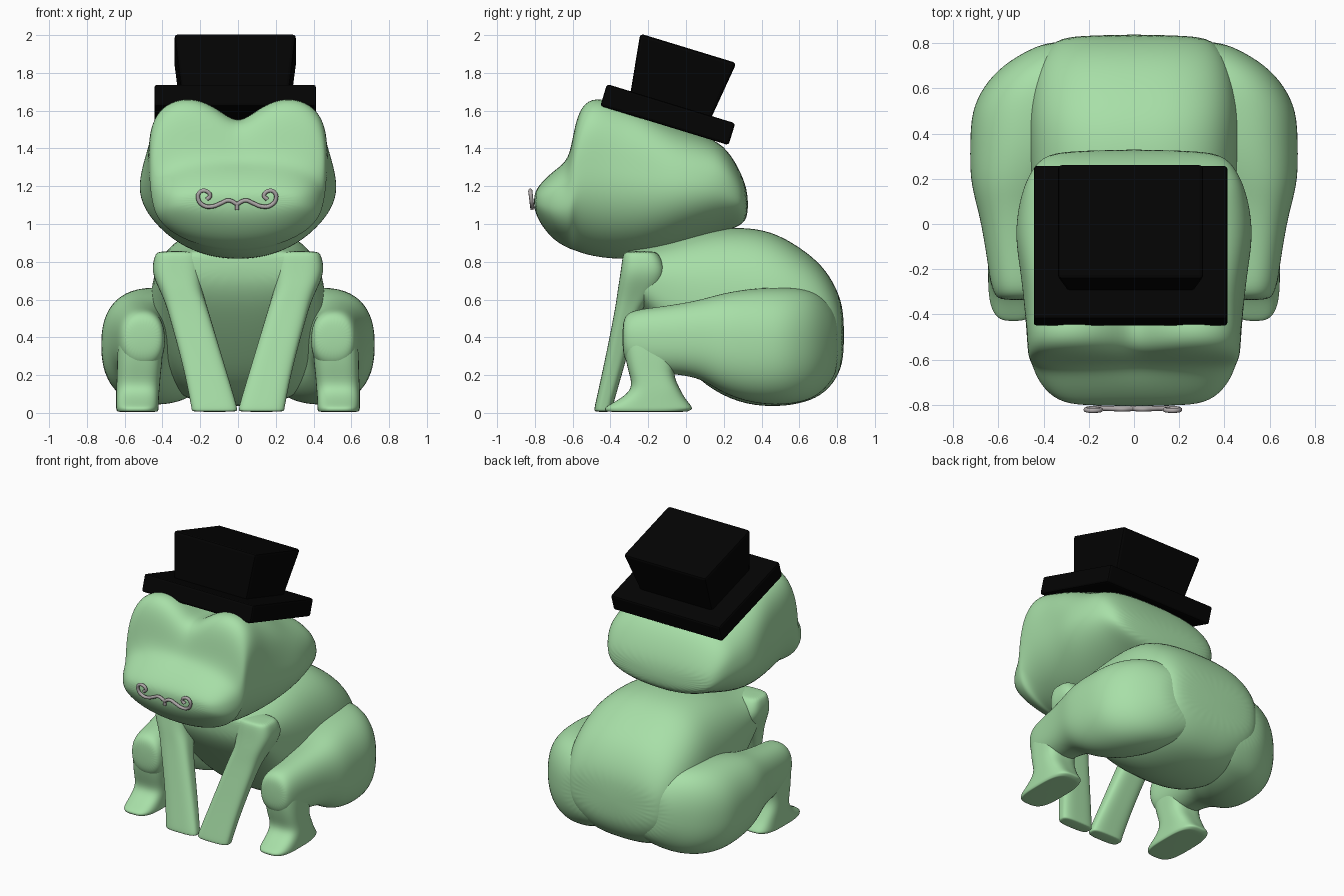
import bpy, bmesh, math
from mathutils import Matrix, Vector

if "Cube" in bpy.data.objects:
    bpy.data.objects.remove(bpy.data.objects["Cube"])


def material(name, rgb):
    m = bpy.data.materials.new(name)
    m.diffuse_color = (*rgb, 1)
    m.use_nodes = True
    m.node_tree.nodes["Principled BSDF"].inputs["Base Color"].default_value = m.diffuse_color
    return m


GREEN = material("soft green", (0.39, 0.74, 0.39))
BLACK = material("black", (0.001, 0.001, 0.001))
GREY = material("warm grey", (0.42, 0.39, 0.39))


def superellipse(a, b, n_up, n_low, count=32):
    """Rounded-square outline; n_up / n_low set how boxy each half is."""
    pts = []
    for i in range(count):
        t = 2 * math.pi * i / count
        c, s = math.cos(t), math.sin(t)
        n = n_up if s > 0 else n_low
        r = (abs(c) ** n + abs(s) ** n) ** (-1 / n)
        pts.append((a * r * c, b * r * s))
    return pts


def loft(name, rings, mat, levels=2, mirror=False):
    bm = bmesh.new()
    loops = [[bm.verts.new(p) for p in r] for r in rings]
    n = len(loops[0])
    for a, b in zip(loops, loops[1:]):
        for i in range(n):
            j = (i + 1) % n
            bm.faces.new((a[i], a[j], b[j], b[i]))
    bm.faces.new(loops[0][::-1])
    bm.faces.new(loops[-1])
    bmesh.ops.recalc_face_normals(bm, faces=bm.faces)
    for f in bm.faces:
        f.smooth = levels > 0
    me = bpy.data.meshes.new(name)
    bm.to_mesh(me)
    bm.free()
    ob = bpy.data.objects.new(name, me)
    bpy.context.collection.objects.link(ob)
    me.materials.append(mat)
    if mirror:
        ob.modifiers.new("mirror", 'MIRROR').use_axis[0] = True
    if levels:
        s = ob.modifiers.new("smooth", 'SUBSURF')
        s.levels = s.render_levels = levels
    return ob


def ring_y(y, xc, hw, zb, zt, n_up=2.6, n_low=2.6):
    """Cross-section standing upright at a given y."""
    zc = (zb + zt) / 2
    return [Vector((xc + u, y, zc + v))
            for u, v in superellipse(hw, (zt - zb) / 2, n_up, n_low)]


def ring_z(z, x0, x1, y0, y1, n=3.5):
    """Cross-section lying flat at a given z."""
    return [Vector(((x0 + x1) / 2 + u, (y0 + y1) / 2 + v, z))
            for u, v in superellipse((x1 - x0) / 2, (y1 - y0) / 2, n, n)]


# Head: wide jaw, two brow bumps with a groove between them
head = [  # y, bottom, top, half width, groove depth
    (-.805, 1.09, 1.15, .22, 0), (-.785, 1.02, 1.20, .34, 0), (-.71, .92, 1.275, .415, 0),
    (-.64, .88, 1.33, .445, .01), (-.61, .865, 1.40, .455, .03), (-.59, .86, 1.53, .465, .09),
    (-.555, .845, 1.645, .47, .14), (-.48, .825, 1.695, .475, .16), (-.35, .81, 1.65, .488, .13),
    (-.20, .82, 1.59, .505, .08), (-.05, .87, 1.525, .53, .02), (.10, .925, 1.465, .51, 0),
    (.20, .96, 1.42, .475, 0), (.28, .985, 1.30, .425, 0), (.33, 1.03, 1.17, .34, 0)]
rings = []
for y, zb, zt, w, groove in head:
    boxy = 3 if y < -.63 else 4.6 if y < -.1 else 3
    r = ring_y(y, 0, w, zb, zt, boxy, 2.1)
    for p in r:
        if p.z > (zb + zt) / 2:
            p.z -= groove * max(0, 1 - abs(p.x) / .26) ** 1.4
            # narrow the skull a little above the cheeks
            if -.4 < y < .2:
                p.x *= 1 - .14 * (p.z - (zb + zt) / 2) / (zt - zb)
    rings.append(r)
loft("head", rings, GREEN)

# Body: hunched back, belly sloping up to the chest
body = [(-.335, .72, .85, .36), (-.30, .62, .87, .41), (-.20, .48, .89, .42),
        (-.05, .30, .93, .435), (.10, .14, .97, .45), (.28, .05, .985, .46),
        (.45, .03, .965, .47), (.60, .045, .88, .46), (.72, .09, .785, .425),
        (.80, .18, .66, .365), (.838, .29, .53, .28)]
loft("body", [ring_y(y, 0, w, zb, zt, 2.9, 2.7) for y, zb, zt, w in body], GREEN)

# Hind legs: thigh blending into the hip and running forward to the knee
thigh = [(.81, .21, .15, .25, .50), (.775, .26, .20, .17, .57), (.70, .335, .25, .09, .635),
         (.61, .395, .27, .055, .66), (.50, .435, .285, .04, .665), (.35, .47, .255, .05, .66),
         (.20, .515, .21, .10, .635), (.10, .53, .17, .17, .605), (0, .525, .15, .20, .583),
         (-.15, .52, .13, .21, .56), (-.26, .51, .125, .225, .547),
         (-.318, .505, .11, .26, .525), (-.337, .505, .08, .33, .47)]
loft("hind_thigh", [ring_y(*s, 2.4, 2.4) for s in thigh], GREEN, mirror=True)

# Shin and foot with toe in front and heel spur behind
shin = [(.50, .40, .61, -.30, -.08), (.40, .395, .635, -.335, -.02), (.28, .40, .64, -.32, -.05),
        (.205, .41, .64, -.30, -.07), (.13, .415, .645, -.28, -.035), (.075, .42, .645, -.345, -.005),
        (.035, .42, .645, -.425, .03), (.02, .42, .645, -.43, .035),
        (.008, .425, .64, -.425, .01), (.005, .43, .635, -.41, 0)]
loft("hind_shin_and_foot", [ring_z(*s) for s in shin], GREEN, mirror=True)

# Front legs slanting inward to the ground
arm = [(.857, .22, .42, -.32, -.17), (.84, .20, .44, -.335, -.14), (.75, .19, .46, -.345, -.10),
       (.66, .195, .42, -.36, -.13), (.585, .17, .385, -.37, -.21), (.50, .145, .36, -.385, -.26),
       (.25, .07, .29, -.435, -.325), (.05, .01, .25, -.48, -.385),
       (.015, .003, .245, -.487, -.39), (.005, .01, .24, -.48, -.395)]
loft("front_leg", [ring_z(*s) for s in arm], GREEN, mirror=True)


# Hat: tilted square brim and a crown that widens upward
def hat_part(name, levels, bevel):
    rings = [[(x * w, y0 if y < 0 else y1, z)
              for x, y in ((-1, -1), (1, -1), (1, 1), (-1, 1))] for z, w, y0, y1 in levels]
    ob = loft(name, rings, BLACK, levels=0)
    ob.matrix_world = (Matrix.Translation((-.015, -.10, 1.585))
                       @ Matrix.Rotation(math.radians(-17), 4, 'X'))
    b = ob.modifiers.new("bevel", 'BEVEL')
    b.width, b.segments = bevel, 2


hat_part("hat_brim", [(-.065, .428, -.35, .36), (.056, .428, -.35, .36)], .014)
hat_part("hat_crown", [(.03, .283, -.215, .228), (.363, .323, -.26, .273)], .018)

# Moustache: two curled wires and a short stem
curl = [(0, 1.105), (.045, 1.125), (.085, 1.11), (.13, 1.093), (.175, 1.097), (.205, 1.13),
        (.198, 1.168), (.165, 1.175), (.143, 1.15), (.16, 1.13)]
cu = bpy.data.curves.new("moustache", 'CURVE')
cu.dimensions = '3D'
cu.bevel_depth, cu.bevel_resolution, cu.use_fill_caps = .011, 2, True
cu.resolution_u = 5
for path in (curl, [(-x, z) for x, z in curl], [(0, 1.075), (0, 1.11)]):
    sp = cu.splines.new('BEZIER')
    sp.bezier_points.add(len(path) - 1)
    for p, (x, z) in zip(sp.bezier_points, path):
        p.co = (x - .005, -.813 - (z - 1.08) * .12, z)
        p.handle_left_type = p.handle_right_type = 'AUTO'
cu.materials.append(GREY)
bpy.context.collection.objects.link(bpy.data.objects.new("moustache", cu))
